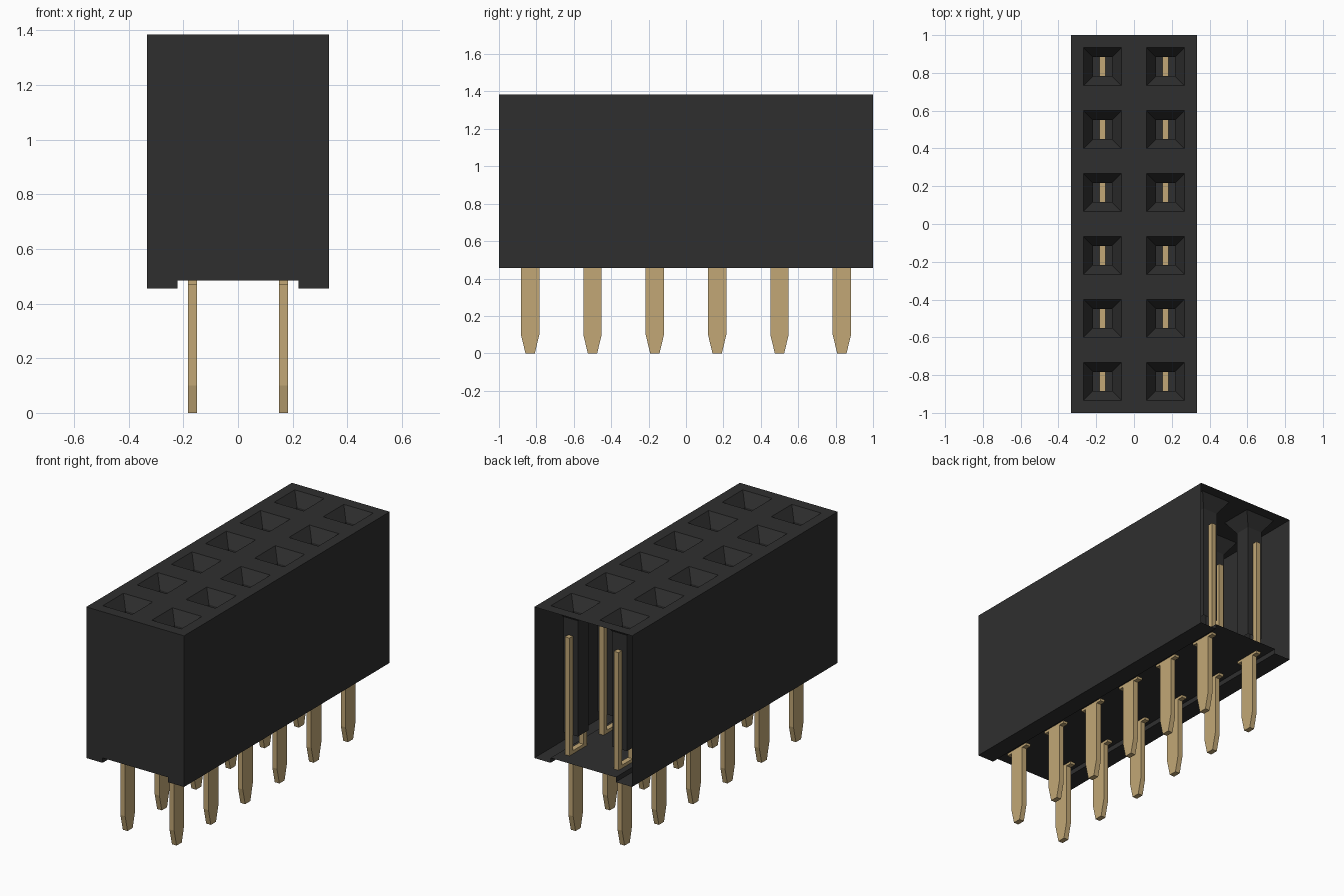
import bpy, bmesh

cube = bpy.data.objects.get("Cube")
if cube:
    bpy.data.objects.remove(cube, do_unlink=True)


def material(name, rgb):
    m = bpy.data.materials.new(name)
    m.use_nodes = True
    m.diffuse_color = (*rgb, 1)
    bsdf = next(n for n in m.node_tree.nodes if n.type == 'BSDF_PRINCIPLED')
    bsdf.inputs["Base Color"].default_value = (*rgb, 1)
    bsdf.inputs["Roughness"].default_value = 0.6
    return m


black = material("black plastic", (0.028, 0.028, 0.028))
gold = material("gold metal", (0.54, 0.39, 0.18))

HX, HY, TOP = 0.333, 1.0, 1.385          # half width, half length, top height
FLOOR, FOOT, FOOT_X = 0.485, 0.455, 0.222
COLS = [-0.167, 0.167]
ROWS = [(i - 2.5) / 3 for i in range(6)]
MOUTH, BORE = 0.1, 0.05                  # half widths of socket mouth and bore
FUNNEL_Z, BORE_Z = TOP - 0.075, 0.6


def finish(bm, name, mat, recalc=False):
    bmesh.ops.remove_doubles(bm, verts=bm.verts, dist=1e-5)
    if recalc:
        bmesh.ops.recalc_face_normals(bm, faces=bm.faces)
    me = bpy.data.meshes.new(name)
    bm.to_mesh(me)
    bm.free()
    me.materials.append(mat)
    ob = bpy.data.objects.new(name, me)
    bpy.context.collection.objects.link(ob)
    return ob


def face(bm, pts):
    return bm.faces.new([bm.verts.new(p) for p in pts])


def square(x, y, h, z):
    return [(x - h, y - h, z), (x + h, y - h, z), (x + h, y + h, z), (x - h, y + h, z)]


# Thin housing: side walls, stepped underside and closed front, open at the back
bm = bmesh.new()
section = [(-HX, TOP), (-HX, FOOT), (-FOOT_X, FOOT), (-FOOT_X, FLOOR),
           (FOOT_X, FLOOR), (FOOT_X, FOOT), (HX, FOOT), (HX, TOP)]
for (x0, z0), (x1, z1) in zip(section, section[1:]):
    face(bm, [(x0, -HY, z0), (x0, HY, z0), (x1, HY, z1), (x1, -HY, z1)])
face(bm, [(x, -HY, z) for x, z in section])

# Top plate as a grid that skips the socket mouths
xs = [-HX] + [c + s * MOUTH for c in COLS for s in (-1, 1)] + [HX]
ys = [-HY] + [r + s * MOUTH for r in ROWS for s in (-1, 1)] + [HY]
for i in range(len(xs) - 1):
    for j in range(len(ys) - 1):
        if not (i % 2 and j % 2):
            face(bm, [(xs[i], ys[j], TOP), (xs[i + 1], ys[j], TOP),
                      (xs[i + 1], ys[j + 1], TOP), (xs[i], ys[j + 1], TOP)])

# Tapered socket mouths leading into square bores
for x in COLS:
    for y in ROWS:
        rings = [square(x, y, MOUTH, TOP), square(x, y, BORE, FUNNEL_Z),
                 square(x, y, BORE, BORE_Z)]
        for a, b in zip(rings, rings[1:]):
            for k in range(4):
                n = (k + 1) % 4
                face(bm, [a[k], a[n], b[n], b[k]])
finish(bm, "housing", black)

# Forked contacts: tapered tail below, two prongs beside each bore
half = [(0.025, 0), (0.049, 0.1), (0.049, 0.47), (0.084, 0.47),
        (0.084, 1.21), (0.052, 1.21), (0.052, 0.505)]
outline = half + [(-y, z) for y, z in reversed(half)]
THICK = 0.032
for side, x in zip(("right", "left"), COLS):
    for n, y in enumerate(ROWS):
        bm = bmesh.new()
        f = face(bm, [(x - THICK / 2, y + py, pz) for py, pz in outline])
        ext = bmesh.ops.extrude_face_region(bm, geom=[f])
        moved = [v for v in ext["geom"] if isinstance(v, bmesh.types.BMVert)]
        bmesh.ops.translate(bm, verts=moved, vec=(THICK, 0, 0))
        finish(bm, f"{side}_contact_pin_{n + 1}", gold, recalc=True)
